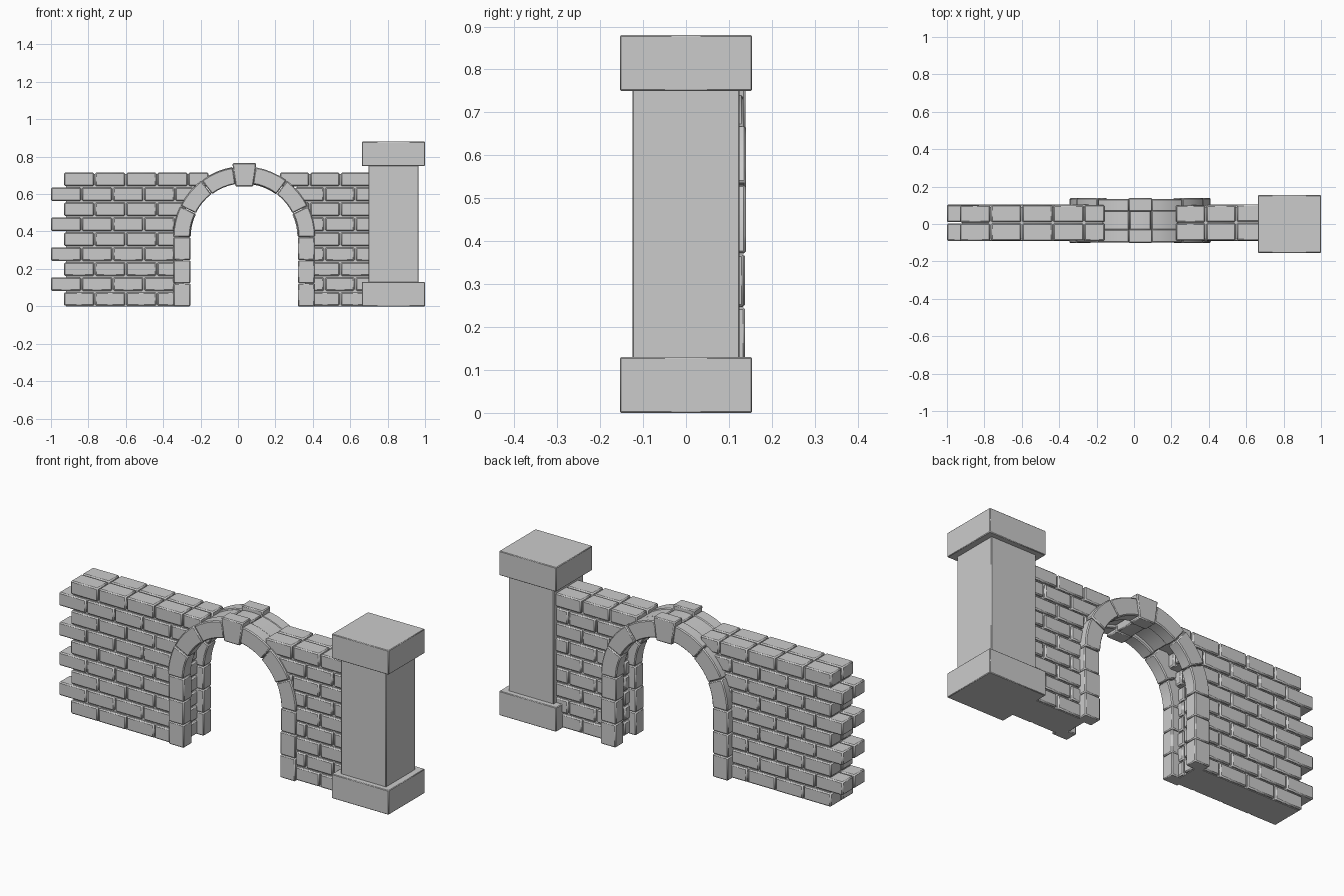
import bpy, bmesh, math, random

if "Cube" in bpy.data.objects:
    bpy.data.objects.remove(bpy.data.objects["Cube"])
random.seed(4)

CX, SPRING = 0.033, 0.37      # arch centre line and springing height
R_IN, R_OUT = 0.287, 0.377    # arch ring radii
ROW = 0.08                    # brick course height


def prism(bm, profile, y0, y1):
    """Extrude an x-z outline from y0 to y1."""
    a = [bm.verts.new((x, y0, z)) for x, z in profile]
    b = [bm.verts.new((x, y1, z)) for x, z in profile]
    n = len(a)
    bm.faces.new(a)
    bm.faces.new(b[::-1])
    for i in range(n):
        j = (i + 1) % n
        bm.faces.new((a[j], a[i], b[i], b[j]))


def box(bm, x0, x1, y0, y1, z0, z1):
    prism(bm, [(x0, z0), (x1, z0), (x1, z1), (x0, z1)], y0, y1)


def finish(bm, name, bevel):
    bmesh.ops.recalc_face_normals(bm, faces=bm.faces)
    me = bpy.data.meshes.new(name)
    bm.to_mesh(me)
    bm.free()
    ob = bpy.data.objects.new(name, me)
    bpy.context.collection.objects.link(ob)
    if bevel:
        m = ob.modifiers.new("edge_bevel", 'BEVEL')
        m.width, m.segments = bevel, 1
        m.limit_method, m.angle_limit = 'ANGLE', math.radians(30)
    bpy.ops.object.select_all(action='DESELECT')
    ob.select_set(True)
    bpy.context.view_layer.objects.active = ob
    bpy.ops.object.shade_smooth_by_angle(angle=math.radians(30))
    return ob


# Brick wall in two leaves, with a mortar core, stepped around the opening
bricks, core = bmesh.new(), bmesh.new()
for r in range(9):
    z0 = r * ROW
    half = 0.325 if z0 < SPRING else math.sqrt(0.33 ** 2 - (z0 - SPRING) ** 2)
    left_end, right_start = CX - half, CX + half
    odd = r % 2
    for y0, y1 in ((-0.089, 0.004), (0.011, 0.102)):
        spans = []
        x = -1.0 if odd else -0.93
        while x < left_end - 0.02:
            spans.append((x, min(x + 0.16, left_end)))
            x += 0.1665
        x = 0.785 if odd else 0.705
        while x > right_start + 0.02:
            spans.append((max(x - 0.155, right_start), min(x, 0.75)))
            x -= 0.163
        for x0, x1 in spans:
            d = random.uniform(-0.002, 0.002)
            box(bricks, x0, x1, y0 + d, y1 + d, z0 + 0.003, z0 + ROW - 0.005)
    top = z0 + ROW - (0.014 if r == 8 else 0)
    box(core, -0.92, left_end - 0.012, -0.077, 0.09, z0, top)
    box(core, right_start + 0.012, 0.75, -0.077, 0.09, z0, top)
finish(bricks, "wall_bricks", 0.006)
finish(core, "mortar_core", 0)


# Wedge-shaped arch stone between two angles (degrees)
def wedge(a0, a1, r0, r1):
    ang = [math.radians(a0 + (a1 - a0) * i / 4) for i in range(5)]
    pts = [(r1, a) for a in ang] + [(r0, a) for a in reversed(ang)]
    return [(CX + r * math.cos(a), SPRING + r * math.sin(a)) for r, a in pts]


keystone = [(-0.03, 0.765), (-0.013, 0.64), (0.081, 0.64), (0.098, 0.765)]
for name, ya, yb in (("front_arch", -0.1, -0.03), ("back_arch", 0.07, 0.137)):
    bm = bmesh.new()
    for s in (-1, 1):
        # Jamb blocks
        for k in range(3):
            d = random.uniform(-0.003, 0.003)
            xa, xb = sorted((CX + s * R_IN, CX + s * R_OUT))
            box(bm, xa, xb, ya + d, yb + d, k * 0.1235, (k + 1) * 0.1235 - 0.001)
        # Curved stones
        for a0, a1 in ((0, 26), (26, 53), (53, 81)):
            d = random.uniform(-0.003, 0.003)
            if s < 0:
                a0, a1 = 180 - a1, 180 - a0
            dr = random.uniform(-0.003, 0.003)
            prism(bm, wedge(a0 + .3, a1 - .3, R_IN + dr, R_OUT + dr), ya + d, yb + d)
    prism(bm, keystone, ya - 0.002, yb + 0.002)
    finish(bm, name, 0.005)

# Crown stones filling between the two arch rings
bm = bmesh.new()
for a0, a1 in ((53, 81), (81, 99), (99, 127)):
    r = 0.275 if a0 == 81 else 0.305
    prism(bm, wedge(a0 + .3, a1 - .3, r, R_OUT - 0.003), -0.032, 0.072)
finish(bm, "crown_filling", 0.005)

# End pillar with base and cap
for name, x0, x1, y, z0, z1 in (("pillar_shaft", 0.697, 0.965, 0.125, 0.12, 0.76),
                                ("pillar_base", 0.662, 1.0, 0.154, 0.0, 0.13),
                                ("pillar_cap", 0.662, 1.0, 0.154, 0.75, 0.88)):
    bm = bmesh.new()
    box(bm, x0, x1, -y, y, z0, z1)
    finish(bm, name, 0.003)
